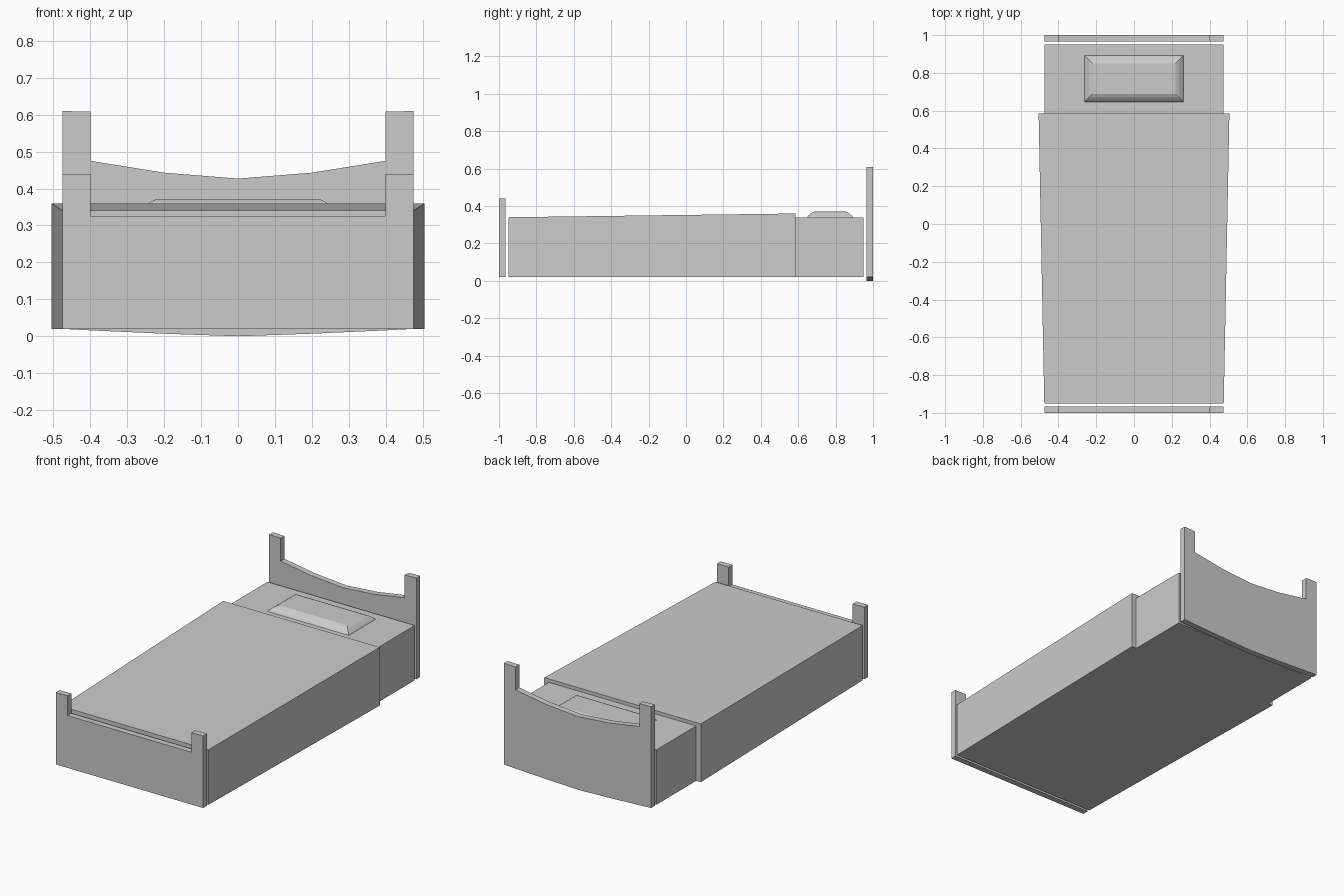
import bpy

if "Cube" in bpy.data.objects:
    bpy.data.objects.remove(bpy.data.objects["Cube"])


def make_object(name, verts, faces):
    mesh = bpy.data.meshes.new(name)
    mesh.from_pydata(verts, [], faces)
    mesh.update()
    obj = bpy.data.objects.new(name, mesh)
    bpy.context.collection.objects.link(obj)
    return obj


def loft(name, rings):
    """Capped solid joining rings of equal point count (counter-clockwise along the path)."""
    n = len(rings[0])
    verts = [p for ring in rings for p in ring]
    faces = [tuple(reversed(range(n))), tuple(range(len(verts) - n, len(verts)))]
    for r in range(len(rings) - 1):
        for i in range(n):
            j = (i + 1) % n
            faces.append((r * n + i, r * n + j, (r + 1) * n + j, (r + 1) * n + i))
    return make_object(name, verts, faces)


def board(name, half, y0, y1):
    """Extrude a left-right symmetric (x, z) outline, given from bottom centre to top centre."""
    left = [(-x, z) for x, z in reversed(half) if x > 0]
    outline = half + left
    # reversed so that the loop is counter-clockwise when seen from +y
    return loft(name, [[(x, y, z) for x, z in reversed(outline)] for y in (y0, y1)])


def section(y, w, z0, z1):
    return [(w, y, z0), (-w, y, z0), (-w, y, z1), (w, y, z1)]


# Headboard with two posts, sagging top edge and bowed bottom edge
board("headboard", [(0, 0), (0.2, 0.007), (0.4, 0.016), (0.475, 0.02), (0.475, 0.61),
                    (0.4, 0.608), (0.4, 0.475), (0.2, 0.443), (0, 0.427)], 0.965, 1.0)

# Footboard with two short posts and straight top edge
board("footboard", [(0, 0.02), (0.475, 0.02), (0.475, 0.44), (0.4, 0.44),
                    (0.4, 0.325), (0, 0.325)], -1.0, -0.965)

# Blanket widens and rises towards the pillow end; mattress shows beyond it
loft("blanket", [section(-0.95, 0.475, 0.02, 0.34), section(0.585, 0.505, 0.02, 0.36)])
loft("mattress", [section(0.585, 0.475, 0.02, 0.34), section(0.95, 0.475, 0.02, 0.34)])

# Pillow: rectangle stepping inwards to a flat top
rings = []
for inset, z in [(0, 0.34), (0.006, 0.348), (0.024, 0.363), (0.042, 0.372)]:
    x, y0, y1 = 0.262 - inset, 0.647 + inset, 0.893 - inset
    rings.append([(-x, y0, z), (x, y0, z), (x, y1, z), (-x, y1, z)])
loft("pillow", rings)
